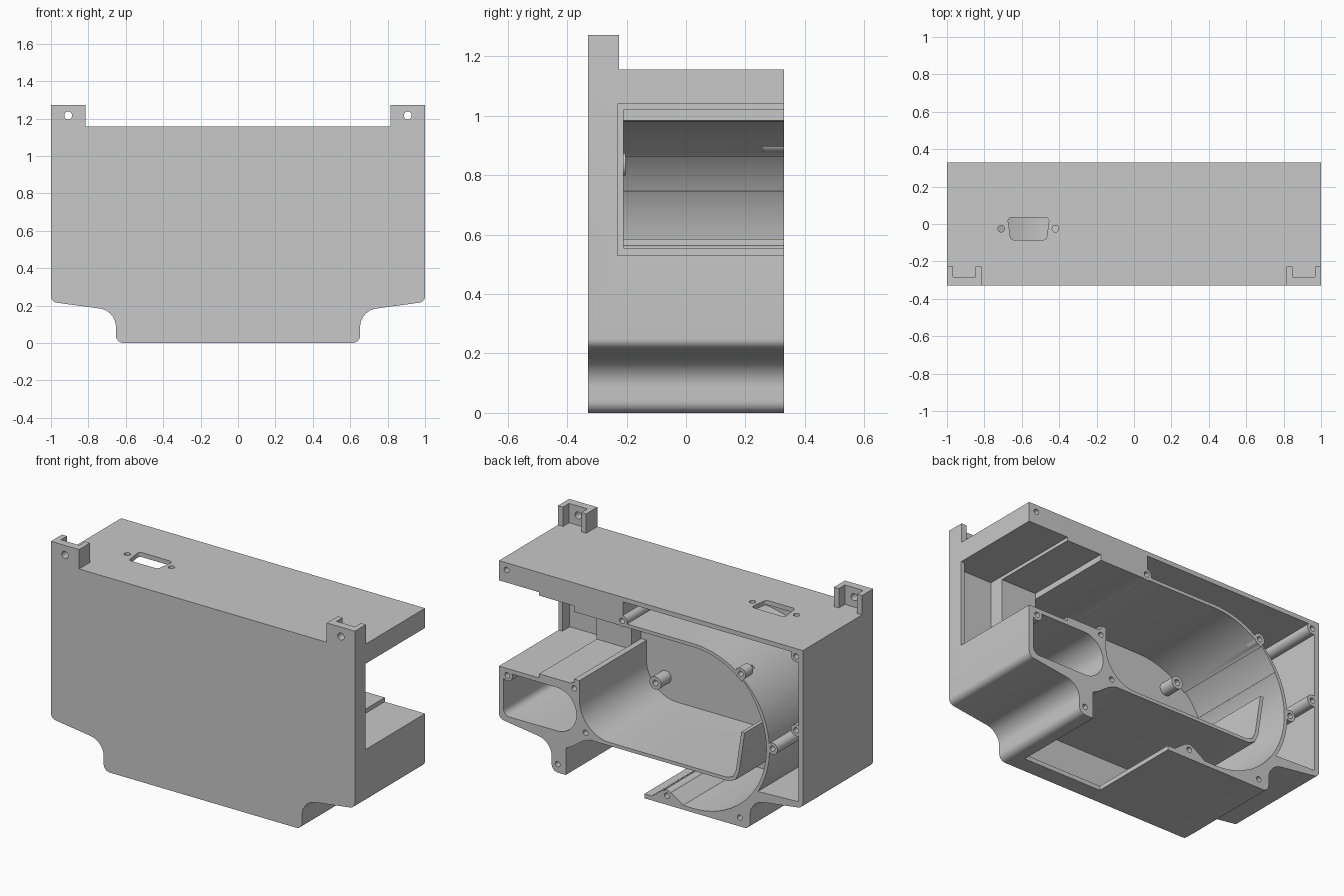
import bpy, bmesh
from math import sin, cos, radians

cube = bpy.data.objects.get("Cube")
if cube:
    bpy.data.objects.remove(cube)

grey = bpy.data.materials.new("light_grey")
grey.use_nodes = True
grey.diffuse_color = (0.578, 0.578, 0.578, 1)
grey.node_tree.nodes["Principled BSDF"].inputs["Base Color"].default_value = (0.578, 0.578, 0.578, 1)

BACK, FRONT, FLOOR, OUT = 0.33, -0.33, -0.3, 0.5
TOP, LIP = 1.157, -0.23
CX, CZ, R = -0.28, 0.505, 0.48      # round duct centre and inner radius


def arc(x, z, r, a0, a1, n=12):
    angles = [radians(a0 + (a1 - a0) * i / n) for i in range(n + 1)]
    return [(x + r * cos(a), z + r * sin(a)) for a in angles]


def circle(x, z, r, n=24):
    return arc(x, z, r, 0, 360, n)[:-1]


def rect(x0, z0, x1, z1):
    return [(x0, z0), (x1, z0), (x1, z1), (x0, z1)]


def prism(name, pts, lo, hi, upright=False):
    """Extrude an outline along y, or along z when upright."""
    bm = bmesh.new()
    place = (lambda p, d: (p[0], p[1], d)) if upright else (lambda p, d: (p[0], d, p[1]))
    face = bm.faces.new([bm.verts.new(place(p, lo)) for p in pts])
    ext = bmesh.ops.extrude_face_region(bm, geom=[face])
    verts = [v for v in ext["geom"] if isinstance(v, bmesh.types.BMVert)]
    bmesh.ops.translate(bm, verts=verts, vec=(0, 0, hi - lo) if upright else (0, hi - lo, 0))
    bmesh.ops.recalc_face_normals(bm, faces=bm.faces)
    mesh = bpy.data.meshes.new(name)
    bm.to_mesh(mesh)
    bm.free()
    mesh.materials.append(grey)
    ob = bpy.data.objects.new(name, mesh)
    bpy.context.collection.objects.link(ob)
    return ob


def combine(target, tool, operation="DIFFERENCE"):
    mod = target.modifiers.new("combine", "BOOLEAN")
    mod.operation, mod.solver, mod.object = operation, "EXACT", tool
    bpy.context.view_layer.objects.active = target
    bpy.ops.object.modifier_apply(modifier=mod.name)
    bpy.data.objects.remove(tool)


def cut(target, pts, lo, hi=OUT, upright=False):
    combine(target, prism("cutter", pts, lo, hi, upright))


# Outer shell: half outline mirrored
half = (arc(0.613, 0.04, 0.04, 270, 360, 6) + arc(0.753, 0.085, 0.1, 180, 98, 12)
        + arc(0.965, 0.25, 0.035, 278, 360, 6) + [(1, TOP)])
housing = prism("housing", half + [(-x, z) for x, z in reversed(half)], FRONT, BACK)

# Round duct, main chamber and lower passage
cut(housing, circle(CX, CZ, R, 72), FLOOR)
cut(housing, [(0.505, 0.985), (CX, 0.985), (CX, 0.27)]
    + arc(0.27, 0.47, 0.2, 270, 360, 16) + [(0.47, 0.585), (0.505, 0.585)], FLOOR)
cut(housing, [(CX, 0.026), (0.56, 0.026), (0.56, 0.16), (0.52, 0.18), (0.45, 0.23),
              (0.4, 0.25), (CX, 0.25)], FLOOR)

# Side outlet: shallow middle step, deep outer bay behind a thin lip
cut(housing, rect(0.5, 0.585, 0.74, 0.985), -0.21)
cut(housing, rect(0.505, 0.555, 0.74, 1.02), -0.21)
cut(housing, rect(0.735, 0.53, 0.975, 1.04), FLOOR)
cut(housing, rect(0.97, 0.53, 1.1, 1.04), LIP)

# Bottom inlet notch
cut(housing, rect(0.043, -0.1, 0.56, 0.1), LIP)

# Upper pocket wrapping around the duct, and the pocket below the outlet
cut(housing, [(0.185, 1.13), (-0.97, 1.13), (-0.97, 0.25)]
    + arc(CX, CZ, R + 0.02, 212, 90, 40) + [(0.185, 1.005)], FLOOR)
cut(housing, [(0.97, 0.505)] + arc(0.93, 0.285, 0.04, 0, -80, 4)
    + arc(0.62, 0.375, 0.13, 260, 90, 16), FLOOR)

# Tapered step in the duct wall
cut(housing, arc(CX, CZ, R - 0.02, 133, 153) + arc(CX + 0.012, CZ + 0.024, R, 153, 134), FLOOR)

# Thin divider between chamber and passage
tongue = [(0.3, 0.25), (0.3, 0.27), (-0.5, 0.27), (-0.54, 0.285), (-0.56, 0.33), (-0.595, 0.565),
          (-0.617, 0.565), (-0.58, 0.32), (-0.555, 0.268), (-0.51, 0.25)]
combine(housing, prism("divider", tongue, FLOOR - 0.01, BACK), "UNION")

# Flared foot under the floor boss
foot = [(-0.22, 0.02), (-0.2, 0.035), (-0.135, 0.078), (-0.075, 0.078), (-0.01, 0.03), (0.0, 0.02)]
combine(housing, prism("boss_foot", foot, FLOOR - 0.01, BACK), "UNION")

# Screw bosses along the walls, the one over the duct being short
bosses = [(0.19, 1.015), (-0.955, 1.11), (-0.59, 0.91), (-0.955, 0.67), (-0.8, 0.52), (-0.585, 0.053),
          (-0.105, 0.055), (0.614, 0.05), (0.43, 0.285), (0.505, 0.53), (0.945, 0.49), (0.95, 1.115)]
for x, z in bosses:
    start = 0.26 if (x, z) == (-0.59, 0.91) else FLOOR - 0.01
    combine(housing, prism("boss", circle(x, z, 0.034), start, BACK), "UNION")
for x, z in bosses:
    cut(housing, circle(x, z, 0.016, 16), 0.2)

# Short posts on the chamber floor
for x, z in ((0.345, 0.4), (-0.47, 0.837)):
    combine(housing, prism("post", circle(x, z, 0.038), FLOOR - 0.01, -0.204), "UNION")
    cut(housing, circle(x, z, 0.017, 16), FLOOR + 0.01)

# Connector opening and its screw holes in the top
cut(housing, arc(-0.655, 0.017, 0.018, 180, 90, 4) + arc(-0.473, 0.017, 0.018, 90, 0, 4)
    + arc(-0.486, -0.065, 0.02, 0, -90, 4) + arc(-0.642, -0.065, 0.02, 270, 180, 4), 1.08, 1.3, True)
for x in (-0.71, -0.42):
    cut(housing, circle(x, -0.025, 0.018, 16), 1.08, 1.3, True)

# Mounting tabs
tabs = []
for side, name in ((1, "left_mounting_tab"), (-1, "right_mounting_tab")):
    tab = prism(name, rect(side * 0.815, TOP, side, 1.272), FRONT, -0.226)
    cut(tab, rect(side * 0.847, 1.1, side * 0.967, 1.4), -0.283)
    cut(tab, circle(side * 0.908, 1.216, 0.021), -0.5)
    tabs.append(tab)

for ob in [housing] + tabs:
    bpy.ops.object.select_all(action="DESELECT")
    ob.select_set(True)
    bpy.context.view_layer.objects.active = ob
    bpy.ops.object.shade_smooth_by_angle(angle=radians(30))
